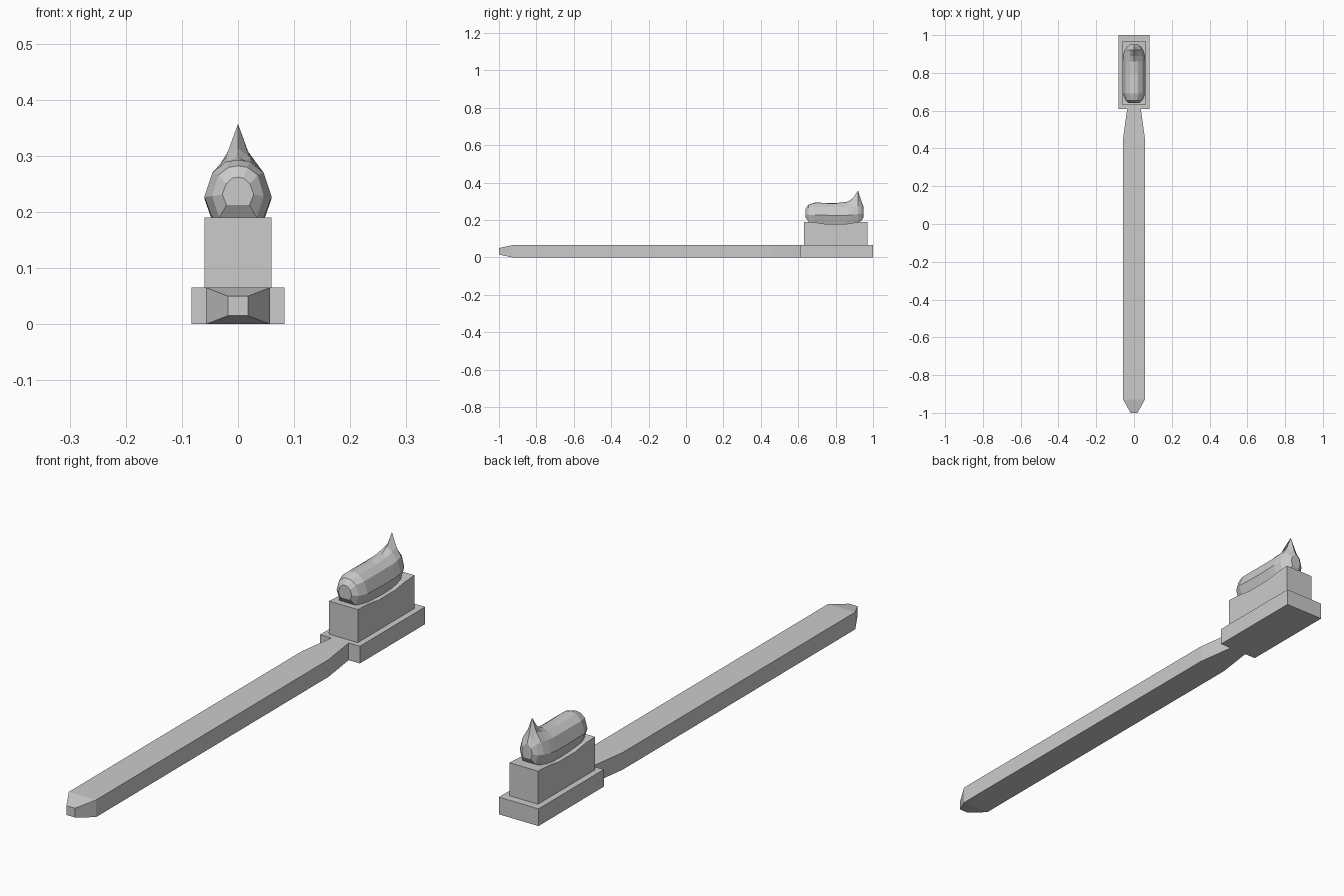
import bpy
import bmesh

cube = bpy.data.objects.get("Cube")
if cube:
    bpy.data.objects.remove(cube, do_unlink=True)

GREY = (0.6, 0.6, 0.6, 1.0)
grey = bpy.data.materials.new("plain grey")
grey.use_nodes = True
grey.diffuse_color = GREY
grey.node_tree.nodes["Principled BSDF"].inputs["Base Color"].default_value = GREY


def loft(name, rings):
    """Skin a list of closed rings of equal size and cap both ends."""
    bm = bmesh.new()
    loops = [[bm.verts.new(p) for p in ring] for ring in rings]
    n = len(loops[0])
    for a, b in zip(loops, loops[1:]):
        for i in range(n):
            j = (i + 1) % n
            bm.faces.new((a[i], a[j], b[j], b[i]))
    bm.faces.new(loops[0])
    bm.faces.new(loops[-1])
    bmesh.ops.recalc_face_normals(bm, faces=bm.faces)
    mesh = bpy.data.meshes.new(name)
    bm.to_mesh(mesh)
    bm.free()
    mesh.materials.append(grey)
    obj = bpy.data.objects.new(name, mesh)
    bpy.context.collection.objects.link(obj)
    return obj


def box_ring(y, w, lo, hi):
    return [(-w, y, lo), (w, y, lo), (w, y, hi), (-w, y, hi)]


def paste_ring(y, w, lo, shoulder, top, fullness):
    """Rounded cross-section; low fullness draws the crest into a point."""
    mid = lo + 0.5 * (shoulder - lo)
    crest = shoulder + fullness * (top - shoulder)
    half = [(0.73 * w, lo), (w, mid), (0.76 * w, shoulder), (0.36 * w, crest)]
    right = [(x, y, z) for x, z in half]
    left = [(-x, y, z) for x, z in reversed(half)]
    return right + [(0, y, top)] + left


# Handle: blunt tapered tip, long bar, narrowed neck
loft("handle", [box_ring(*s) for s in [
    (-1.0, 0.018, 0.015, 0.05),
    (-0.93, 0.057, 0, 0.065),
    (0.46, 0.057, 0, 0.065),
    (0.61, 0.036, 0, 0.065)]])

# Head plate
loft("head", [box_ring(y, 0.083, 0, 0.065) for y in (0.61, 1.0)])

# Bristle block with a gently dipped top
loft("bristles", [box_ring(y, 0.06, 0.065, top) for y, top in [
    (0.63, 0.19), (0.69, 0.187), (0.75, 0.178),
    (0.85, 0.178), (0.91, 0.187), (0.97, 0.19)]])

# Paste: rounded front, level body, upswept pointed tail
loft("paste", [paste_ring(*s) for s in [
    (0.64, 0.028, 0.212, 0.25, 0.262, 0.85),
    (0.655, 0.046, 0.19, 0.266, 0.282, 0.85),
    (0.69, 0.06, 0.184, 0.27, 0.293, 0.85),
    (0.80, 0.06, 0.178, 0.27, 0.29, 0.85),
    (0.86, 0.06, 0.18, 0.27, 0.297, 0.75),
    (0.89, 0.058, 0.184, 0.272, 0.314, 0.6),
    (0.92, 0.05, 0.187, 0.275, 0.357, 0.4),
    (0.938, 0.038, 0.195, 0.268, 0.3, 0.5),
    (0.95, 0.022, 0.215, 0.255, 0.27, 0.7)]])
